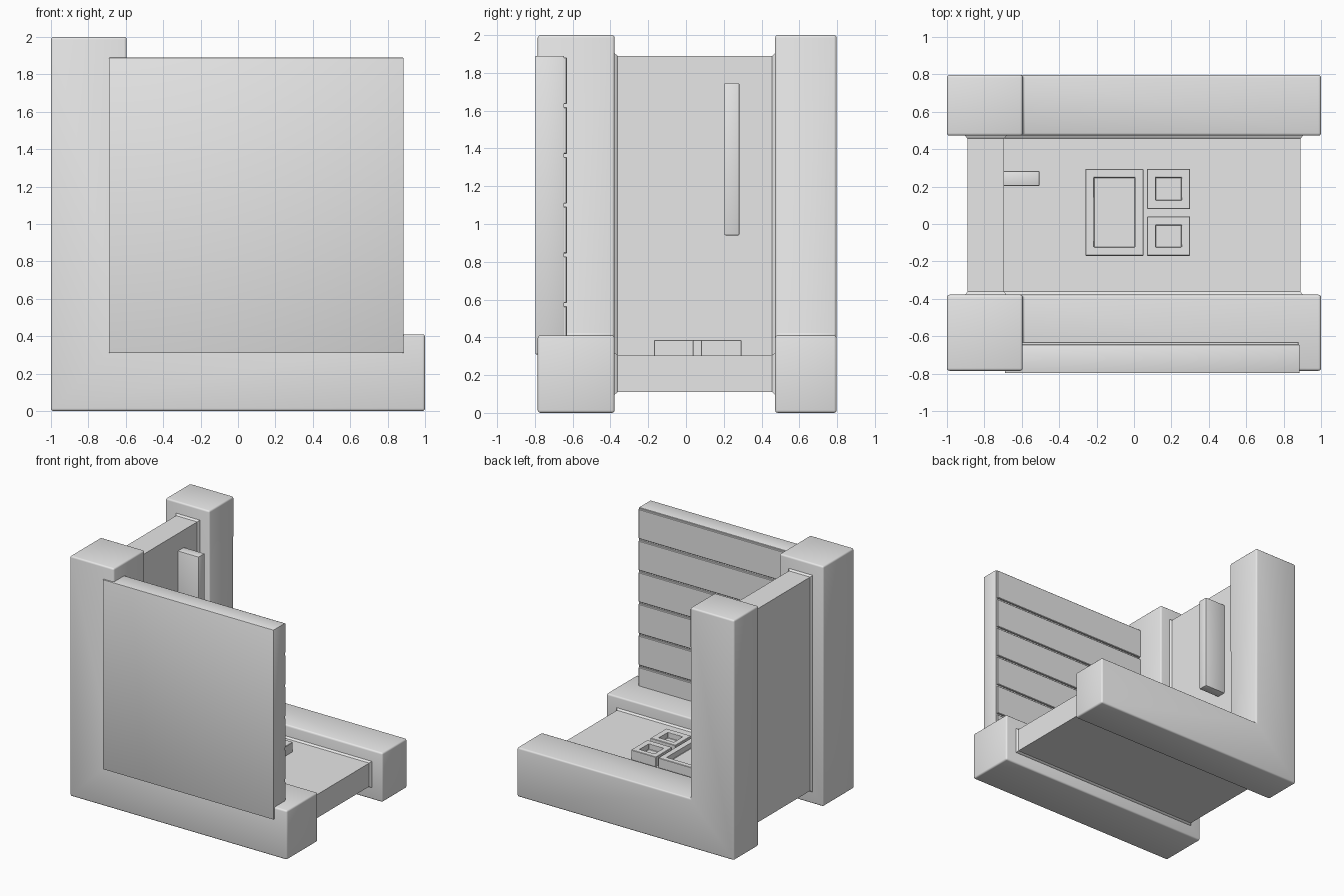
import bpy, bmesh, math

cube = bpy.data.objects.get("Cube")
if cube:
    bpy.data.objects.remove(cube, do_unlink=True)

GREY = (0.8, 0.8, 0.8, 1)
grey = bpy.data.materials.new("light grey")
grey.use_nodes = True
grey.diffuse_color = GREY
grey.node_tree.nodes["Principled BSDF"].inputs["Base Color"].default_value = GREY


def finish(name, bm, bevel=0.0, segments=3):
    """Round the sharp edges, then turn the bmesh into a shaded object."""
    bmesh.ops.recalc_face_normals(bm, faces=bm.faces)
    if bevel:
        sharp = [e for e in bm.edges if e.calc_face_angle(0) > math.radians(60)]
        bmesh.ops.bevel(bm, geom=sharp, offset=bevel, segments=segments,
                        profile=0.5, affect='EDGES', clamp_overlap=True)
    mesh = bpy.data.meshes.new(name)
    bm.to_mesh(mesh)
    bm.free()
    mesh.materials.append(grey)
    ob = bpy.data.objects.new(name, mesh)
    bpy.context.scene.collection.objects.link(ob)
    bpy.ops.object.select_all(action='DESELECT')
    ob.select_set(True)
    bpy.context.view_layer.objects.active = ob
    bpy.ops.object.shade_smooth_by_angle(angle=math.radians(35))
    return ob


def box_bm(x, y, z):
    bm = bmesh.new()
    bmesh.ops.create_cube(bm, size=1)
    for v in bm.verts:
        v.co = [(lo + hi) / 2 + c * (hi - lo) for c, (lo, hi) in zip(v.co, (x, y, z))]
    return bm


def l_loft(name, x, z, leg, foot, sections, bevel=0.0):
    """L-shaped profile carried along y; sections hold (y, outward offset)."""
    bm = bmesh.new()
    rings = []
    for y, o in sections:
        outline = [(x[0] - o, z[0] - o), (x[1] + o, z[0] - o), (x[1] + o, foot + o),
                   (leg + o, foot + o), (leg + o, z[1] + o), (x[0] - o, z[1] + o)]
        rings.append([bm.verts.new((px, y, pz)) for px, pz in outline])
    for a, b in zip(rings, rings[1:]):
        for i in range(len(a)):
            j = (i + 1) % len(a)
            bm.faces.new((a[i], a[j], b[j], b[i]))
    bm.faces.new(rings[0])
    bm.faces.new(rings[-1])
    return finish(name, bm, bevel)


def socket(name, x, y, rim):
    """Raised floor block with a rectangular well in its top."""
    bm = box_bm(x, y, (0.30, 0.385))
    bm.normal_update()
    top = max(bm.faces, key=lambda f: f.calc_center_median().z)
    bmesh.ops.inset_individual(bm, faces=[top], thickness=rim)
    bmesh.ops.translate(bm, verts=bmesh.ops.extrude_discrete_faces(
        bm, faces=[top])["faces"][0].verts, vec=(0, 0, -0.05))
    return finish(name, bm, 0.003, 1)


# Heavy L-shaped frames at the front and the back
for name, y0, y1 in (("front_frame", -0.785, -0.378), ("back_frame", 0.472, 0.797)):
    l_loft(name, (-1, 1), (0, 2), -0.595, 0.41, [(y0, 0), (y1, 0)], 0.014)

# Thinner wall and floor between the frames, flared where it meets them
l_loft("wall_and_floor", (-0.89, 0.89), (0.11, 1.89), -0.695, 0.305,
       [(-0.39, 0.014), (-0.376, 0.012), (-0.362, 0),
        (0.456, 0), (0.47, 0.012), (0.484, 0.014)])

# Front panel, lined with six planks on its inner side
panel_x, low, high = (-0.69, 0.885), 0.31, 1.89
finish("front_panel", box_bm(panel_x, (-0.797, -0.645), (low, high)), 0.005, 2)
pitch = (high - low) / 6
for i in range(6):
    z = low + i * pitch
    finish(f"plank_{i + 1}", box_bm((panel_x[0], panel_x[1] - 0.005), (-0.66, -0.63),
                                    (z + 0.008, z + pitch - 0.008)), 0.004, 1)

# Upright bar on the wall
finish("wall_bar", box_bm((-0.71, -0.505), (0.203, 0.283), (0.94, 1.745)), 0.006, 2)

# Recessed blocks on the floor
socket("large_socket", (-0.26, 0.05), (-0.17, 0.295), 0.064)
socket("small_socket_back", (0.07, 0.30), (0.08, 0.295), 0.064)
socket("small_socket_front", (0.07, 0.30), (-0.17, 0.04), 0.064)
